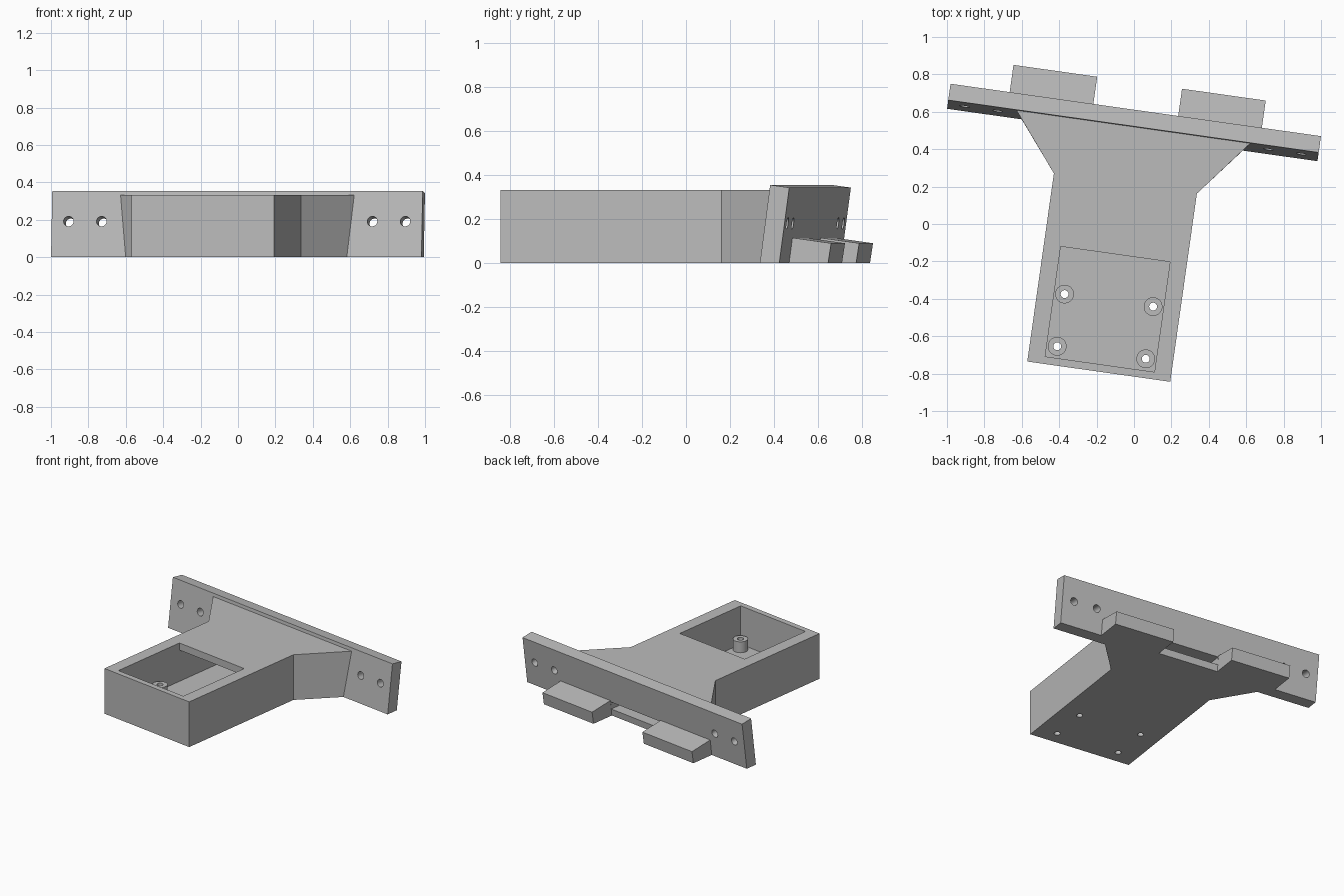
import bpy, bmesh, math
from mathutils import Matrix, Vector

if "Cube" in bpy.data.objects:
    bpy.data.objects.remove(bpy.data.objects["Cube"])

# The whole bracket is turned a little about z; parts are made in its own axes
TURN = Matrix.Rotation(math.radians(-8.05), 4, 'Z') @ Matrix.Translation((-0.076, 0, 0))
LEAN = math.radians(7.7)

grey = bpy.data.materials.new("plain_grey")
grey.use_nodes = True
grey.diffuse_color = (0.5, 0.5, 0.5, 1)
grey.node_tree.nodes["Principled BSDF"].inputs["Base Color"].default_value = (0.5, 0.5, 0.5, 1)


def finish(name, bm):
    bmesh.ops.recalc_face_normals(bm, faces=bm.faces)
    mesh = bpy.data.meshes.new(name)
    bm.transform(TURN)
    bm.to_mesh(mesh)
    bm.free()
    mesh.materials.append(grey)
    obj = bpy.data.objects.new(name, mesh)
    bpy.context.collection.objects.link(obj)
    return obj


def loft(name, ring_a, ring_b):
    """Solid between two matching rings of points."""
    bm = bmesh.new()
    a = [bm.verts.new(p) for p in ring_a]
    b = [bm.verts.new(p) for p in ring_b]
    bm.faces.new(a)
    bm.faces.new(b)
    for i in range(len(a)):
        j = (i + 1) % len(a)
        bm.faces.new((a[i], a[j], b[j], b[i]))
    return finish(name, bm)


def bar(name, x0, x1, profile):
    """Side profile (y, z) stretched along x."""
    return loft(name, [(x0, y, z) for y, z in profile], [(x1, y, z) for y, z in profile])


def box(name, x0, x1, y0, y1, z0, z1):
    return bar(name, x0, x1, [(y0, z0), (y1, z0), (y1, z1), (y0, z1)])


def cylinder(name, centre, radius, height, tilt=0.0):
    bm = bmesh.new()
    bmesh.ops.create_cone(bm, cap_ends=True, segments=32, radius1=radius, radius2=radius,
                          depth=height, matrix=Matrix.Translation(Vector(centre)) @ Matrix.Rotation(tilt, 4, 'X'))
    return finish(name, bm)


def cut(target, cutters):
    bpy.context.view_layer.objects.active = target
    for c in cutters:
        c.hide_render = True
        mod = target.modifiers.new("cut", 'BOOLEAN')
        mod.operation, mod.solver, mod.object = 'DIFFERENCE', 'EXACT', c
        bpy.ops.object.modifier_apply(modifier=mod.name)
        bpy.data.objects.remove(c)


def smooth(obj):
    bpy.ops.object.select_all(action='DESELECT')
    obj.select_set(True)
    bpy.context.view_layer.objects.active = obj
    bpy.ops.object.shade_smooth_by_angle(angle=math.radians(30))


# Body: straight box that flares out to meet the leaning plate
def outline(z, flare, end):
    half = [(0.386, -0.808), (0.386, 0.208), (flare, end)]
    return [(x, y, z) for x, y in half] + [(-x, y, z) for x, y in reversed(half)]


FLOOR = 0.05
body = loft("body", outline(0, 0.597, 0.470), outline(0.332, 0.631, 0.514))
pegs = [(sx * 0.239, y) for sx in (-1, 1) for y in (-0.705, -0.423)]
cut(body, [box("pocket_cutter", -0.295, 0.295, -0.768, -0.174, FLOOR, 0.5),
           box("tunnel_cutter", -0.295, 0.295, -0.3, 0.6, FLOOR, 0.28)]
    + [cylinder("screw_cutter", (x, y, 0), 0.021, 0.4) for x, y in pegs])
smooth(body)

# Hollow standoffs on the pocket floor
for x, y in pegs:
    peg = cylinder("standoff", (x, y, 0.085), 0.05, 0.09)
    cut(peg, [cylinder("bore_cutter", (x, y, 0.1), 0.021, 0.4)])
    smooth(peg)

# Leaning mounting plate with a cable slot and four screw holes
plate = bar("mounting_plate", -1, 1, [(0.470, 0), (0.559, 0), (0.605, 0.343), (0.517, 0.355)])
cut(plate, [box("slot_cutter", -0.228, 0.228, 0.3, 0.8, FLOOR, 0.105)]
    + [cylinder("hole_cutter", (sx * x, 0.537, 0.186), 0.027, 0.4, math.pi / 2 - LEAN)
       for sx in (-1, 1) for x in (0.731, 0.909)])
smooth(plate)

# Two tabs behind the plate
for side, sx in (("left", 1), ("right", -1)):
    bar(side + "_tab", sx * 0.229, sx * 0.681,
        [(0.558, 0), (0.738, 0), (0.752, 0.090), (0.573, 0.115)])
